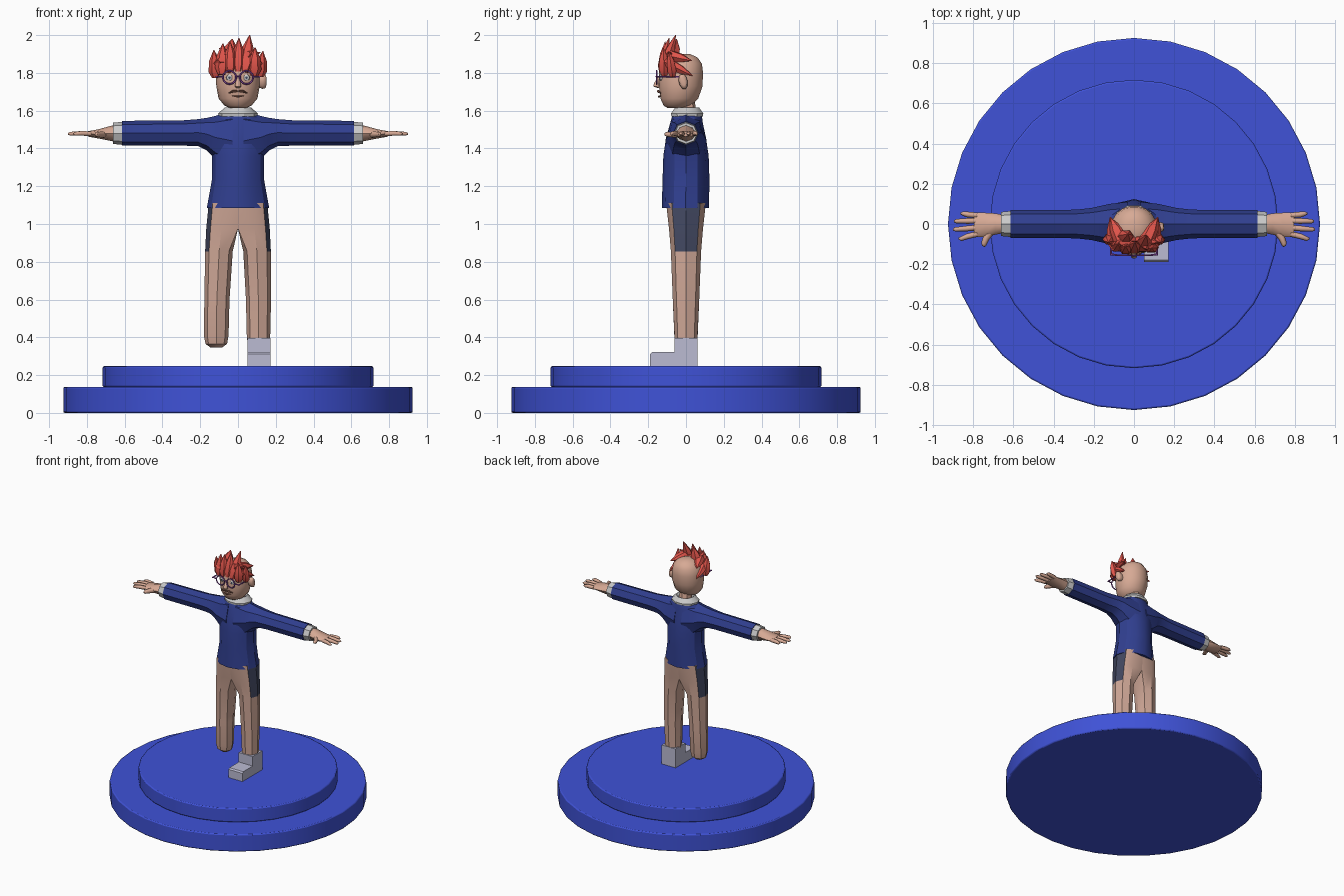
import bpy, bmesh, math
from mathutils import Vector as V

if "Cube" in bpy.data.objects:
    bpy.data.objects.remove(bpy.data.objects["Cube"])

def mat(name, rgb):
    m = bpy.data.materials.new(name)
    m.diffuse_color = (*rgb, 1)
    m.use_nodes = True
    m.node_tree.nodes["Principled BSDF"].inputs["Base Color"].default_value = m.diffuse_color
    return m

BLUE = mat("base_blue", (.05, .085, .68))
NAVY = mat("sweater_navy", (.03, .05, .28))
DARK = mat("hip_dark", (.055, .065, .12))
SKIN = mat("skin", (.68, .40, .30))
TAN = mat("trouser_tan", (.63, .39, .31))
RED = mat("hair_red", (.75, .09, .07))
PURPLE = mat("frame_purple", (.27, .07, .42))
WHITE = mat("cloth_white", (.75, .75, .73))
BOOT = mat("boot_grey", (.5, .5, .65))
BROWN = mat("mouth_brown", (.22, .10, .07))

def ring(c, u, v, n=8):
    c, u, v = V(c), V(u), V(v)
    return [c + u * math.cos(2 * math.pi * i / n) + v * math.sin(2 * math.pi * i / n) for i in range(n)]

def finish(ob, *mats, angle=30, mirror=False):
    for m in mats:
        ob.data.materials.append(m)
    bpy.ops.object.select_all(action='DESELECT')
    ob.select_set(True)
    bpy.context.view_layer.objects.active = ob
    bpy.ops.object.shade_smooth_by_angle(angle=math.radians(angle))
    if mirror:
        md = ob.modifiers.new("Mirror", 'MIRROR')
        md.use_clip = True
    return ob

def loft(name, rings, *mats, angle=30, mirror=False, pick=None):
    bm = bmesh.new()
    rows = [[bm.verts.new(p) for p in r] for r in rings]
    n = len(rows[0])
    for a, b in zip(rows, rows[1:]):
        for i in range(n):
            bm.faces.new((a[i], a[(i + 1) % n], b[(i + 1) % n], b[i]))
    bm.faces.new(rows[0])
    bm.faces.new(rows[-1])
    bmesh.ops.recalc_face_normals(bm, faces=bm.faces)
    if pick:
        pick(bm)
    me = bpy.data.meshes.new(name)
    bm.to_mesh(me)
    bm.free()
    ob = bpy.data.objects.new(name, me)
    bpy.context.collection.objects.link(ob)
    return finish(ob, *mats, angle=angle, mirror=mirror)

def stack(name, rows, m, n=12, angle=30):
    # rows of (z, half width x, half depth y, centre y)
    return loft(name, [ring((0, cy, z), (rx, 0, 0), (0, ry, 0), n) for z, rx, ry, cy in rows], m, angle=angle)

def tube(name, pts, radii, m, n=6, flat=1, mirror=False, angle=30):
    # tapered limb along points
    pts = [V(p) for p in pts]
    d = (pts[-1] - pts[0]).normalized()
    u = d.cross(V((0, 0, 1)) if abs(d.z) < .9 else V((0, 1, 0))).normalized()
    w = d.cross(u)
    return loft(name, [ring(p, u * r, w * r * flat, n) for p, r in zip(pts, radii)], m, angle=angle, mirror=mirror)

# round two-step base
for name, r, z0, z1 in (("base_lower", .925, 0, .137), ("base_upper", .717, .137, .247)):
    bpy.ops.mesh.primitive_cylinder_add(vertices=32, radius=r, depth=z1 - z0, location=(0, 0, (z0 + z1) / 2))
    ob = bpy.context.object
    ob.name = name
    bv = ob.modifiers.new("Bevel", 'BEVEL')
    bv.width, bv.segments = .008, 2
    finish(ob, BLUE)

# trouser legs: eight-sided rings (z, outer x, mid x, inner x, half depth)
def leg_ring(s, z, xo, xm, xi, y):
    k = .7 if xi > .01 else .97
    a, b = xm + .72 * (xo - xm), xi + .28 * (xm - xi) if xi > .01 else 0
    pts = [(xo, 0), (a, .72 * y), (xm, y), (b, k * y), (xi, 0), (b, -k * y), (xm, -y), (a, -.72 * y)]
    return [V((s * px, py, z)) for px, py in pts]

def hips(bm):
    gone = []
    for f in bm.faces:
        c = f.calc_center_median()
        if abs(c.x) < .001:
            gone.append(f)
        elif c.z > .86 and abs(c.x) > .13 and abs(f.normal.z) < .7:
            f.material_index = 1
    bmesh.ops.delete(bm, geom=gone, context='FACES')

TOP = [(1.11, .155, .08, 0, .105), (.975, .168, .088, 0, .09), (.855, .174, .1, .028, .08)]
loft("booted_leg", [leg_ring(1, *r) for r in TOP + [(.6, .175, .108, .042, .07), (.385, .17, .108, .047, .06)]],
     TAN, DARK, pick=hips)
loft("short_leg", [leg_ring(-1, *r) for r in TOP + [(.6, .178, .112, .045, .07), (.41, .181, .115, .05, .062),
     (.365, .172, .115, .058, .052), (.346, .145, .115, .085, .028)]], TAN, DARK, pick=hips)

# single boot: side profile carried across x
prof = [(.06, .245), (.06, .397), (-.062, .397), (-.062, .322), (-.18, .322), (-.19, .312), (-.19, .245)]
loft("boot", [[V((x, y, z)) for y, z in prof] for x in (.05, .172)], BOOT)

# sweater body and sleeves
stack("sweater_body", [(1.085, .165, .125, -.003), (1.24, .137, .124, 0), (1.36, .137, .12, 0),
                       (1.46, .15, .105, 0), (1.54, .14, .085, .003), (1.575, .1, .078, .006), (1.6, .07, .07, .01)], NAVY)
SLEEVE = [(.03, 1.28, 1.6, .11), (.12, 1.345, 1.572, .1), (.165, 1.39, 1.562, .09),
          (.21, 1.412, 1.555, .08), (.29, 1.415, 1.549, .071), (.615, 1.415, 1.546, .069)]
loft("sleeve", [ring((x, 0, (a + b) / 2), (0, y, 0), (0, 0, (b - a) / 2)) for x, a, b, y in SLEEVE], NAVY, mirror=True)
loft("shirt_cuff", [ring((x, 0, 1.48), (0, r, 0), (0, 0, r - .004)) for x, r in ((.6, .066), (.662, .06))], WHITE, mirror=True)

# hands with four fingers and a thumb
loft("palm", [ring((x, y, z), (0, w, 0), (0, 0, h)) for x, y, z, w, h in
     ((.65, 0, 1.48, .045, .045), (.69, 0, 1.479, .053, .036), (.74, -.004, 1.477, .06, .024),
      (.795, -.004, 1.477, .061, .014))], SKIN, mirror=True, angle=50)
for i, (y0, y1, tip) in enumerate(((-.05, -.074, .872), (-.018, -.027, .9), (.016, .014, .895), (.043, .052, .862))):
    tube(f"finger_{i + 1}", [(.78, y0, 1.478), (.83, (y0 + y1) / 2, 1.48), (tip - .012, y1, 1.478), (tip, y1, 1.477)],
         [.014, .014, .011, .005], SKIN, mirror=True, angle=65)
tube("thumb", [(.71, -.035, 1.475), (.735, -.07, 1.474), (.747, -.1, 1.475), (.749, -.112, 1.475)],
     [.02, .017, .014, .007], SKIN, mirror=True, angle=65)

# neck, collar and head
stack("neck", [(1.56, .05, .05, .01), (1.66, .045, .045, 0)], SKIN, 8)
stack("collar", [(1.57, .104, .088, .006), (1.585, .105, .09, .006), (1.618, .068, .066, .006), (1.6, .05, .05, .01)], WHITE, 10)
stack("head", [(1.615, .045, .05, -.05), (1.627, .072, .075, -.045), (1.665, .103, .102, -.035), (1.73, .115, .117, -.028),
               (1.8, .117, .118, -.026), (1.848, .104, .108, -.022), (1.882, .075, .08, -.018), (1.9, .033, .036, -.015)],
      SKIN, 18, angle=60)
tube("nose", [(0, -.14, 1.775), (0, -.155, 1.745), (0, -.157, 1.728), (0, -.14, 1.72)], [.01, .014, .016, .01], SKIN, 8, angle=60)
loft("ear", [ring((x, -.015, 1.755), (0, a, 0), (0, -.006, b), 10) for x, a, b in
     ((.1, .018, .03), (.13, .024, .042), (.146, .02, .037), (.15, .01, .022))], SKIN, angle=60)
tube("moustache", [(.004, -.149, 1.703), (.025, -.147, 1.703), (.05, -.134, 1.692)], [.006, .008, .002], BROWN, mirror=True)
tube("mouth", [(-.032, -.134, 1.678), (0, -.143, 1.674), (.032, -.134, 1.678)], [.002, .006, .002], BROWN)

# eyes and round spectacles
tube("eye", [(.045, -.125, 1.775), (.045, -.138, 1.775), (.045, -.142, 1.775)], [.018, .016, .008], WHITE, 10, mirror=True)
tube("pupil", [(.045, -.138, 1.775), (.045, -.144, 1.775)], [.008, .007], DARK, 8, mirror=True)
bpy.ops.mesh.primitive_torus_add(major_segments=20, minor_segments=6, major_radius=.035, minor_radius=.0045,
                                 location=(0, 0, 0))
rim = bpy.context.object
rim.name = "spectacle_rim"
for v in rim.data.vertices:
    x, y, z = v.co
    v.co = (x + .045, z - .156, y + 1.776)
rim.data.flip_normals()
finish(rim, PURPLE, angle=70, mirror=True)
tube("spectacle_bridge", [(-.013, -.157, 1.783), (.013, -.157, 1.783)], [.004] * 2, PURPLE)
tube("spectacle_hinge", [(.078, -.156, 1.78), (.116, -.15, 1.78)], [.0045] * 2, PURPLE, mirror=True)
tube("spectacle_temple", [(.115, -.156, 1.78), (.115, -.02, 1.78)], [.0045] * 2, PURPLE, mirror=True)

# chunky pointed hair locks: base, tip, half width
LOCKS = [((-.118, -.07, 1.775), (-.128, -.09, 1.92), .036), ((-.085, -.115, 1.79), (-.08, -.1, 1.955), .038),
         ((-.04, -.128, 1.8), (-.042, -.11, 1.965), .036), ((.0, -.13, 1.805), (.005, -.09, 1.985), .036),
         ((.035, -.125, 1.8), (.062, -.055, 2.0), .042), ((.085, -.115, 1.785), (.09, -.12, 1.935), .038),
         ((.116, -.07, 1.78), (.132, -.09, 1.915), .034), ((-.05, -.07, 1.85), (-.03, -.05, 1.98), .045),
         ((.02, -.08, 1.86), (-.1, -.1, 1.93), .036), ((-.01, -.08, 1.86), (.12, -.09, 1.91), .036)]
for s in (1, -1):
    LOCKS += [((s * .085, -.13, 1.87), (s * .118, .035, 1.785), .038), ((s * .045, -.12, 1.9), (s * .115, .03, 1.865), .04)]
for i, (a, b, w) in enumerate(LOCKS):
    a, b = V(a), V(b)
    tube(f"hair_lock_{i + 1}", [a, a.lerp(b, .22), a.lerp(b, .62), b], [w * .55, w, w * .8, w * .06], RED, 6, .8)
